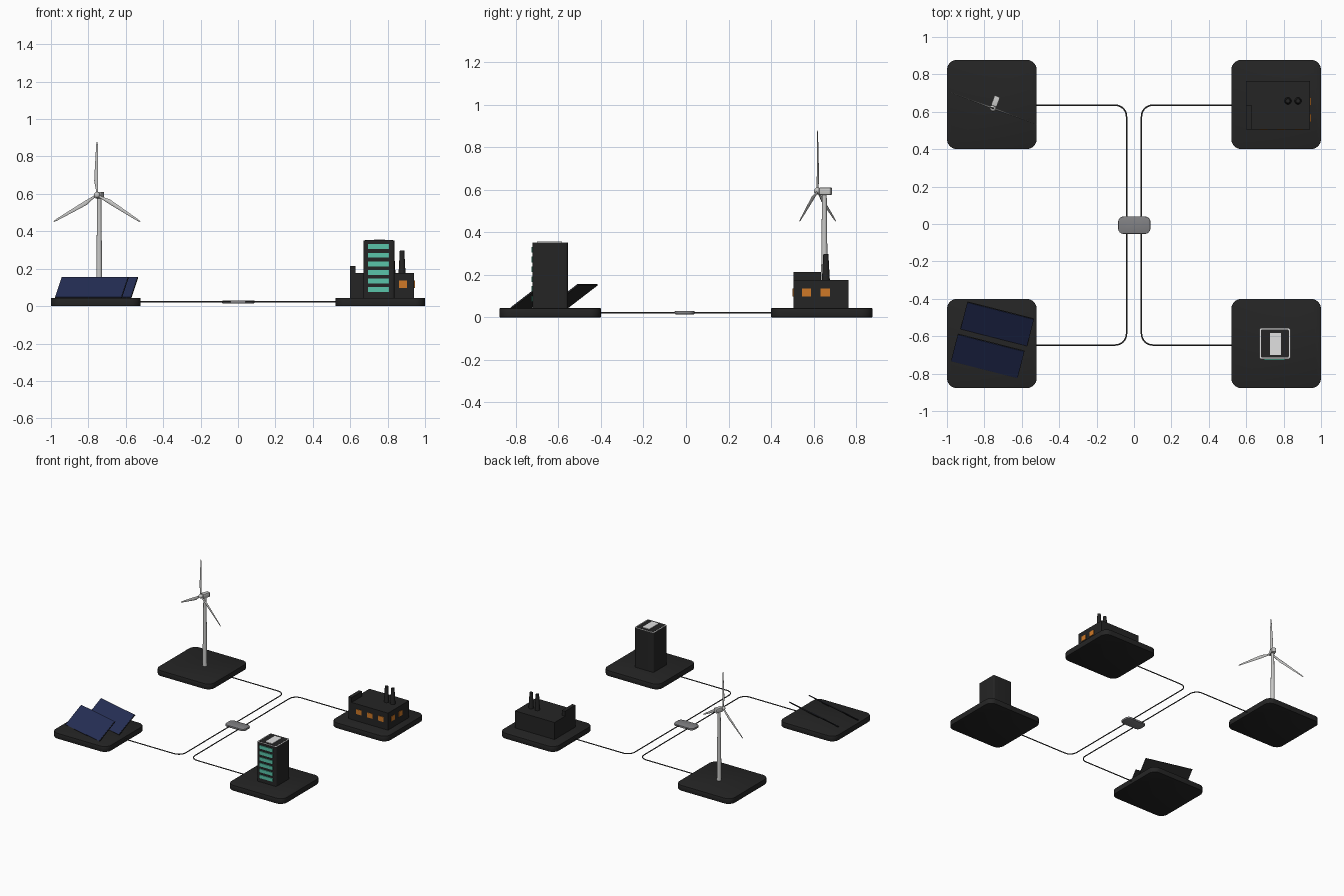
import bpy, bmesh, math
from mathutils import Matrix, Vector

if "Cube" in bpy.data.objects:
    bpy.data.objects.remove(bpy.data.objects["Cube"])


def mat(name, r, g, b):
    m = bpy.data.materials.new(name)
    m.diffuse_color = (r, g, b, 1)
    m.use_nodes = True
    m.node_tree.nodes["Principled BSDF"].inputs["Base Color"].default_value = m.diffuse_color
    return m


DARK = mat("charcoal", 0.018, 0.018, 0.018)
NAVY = mat("solar navy", 0.018, 0.027, 0.09)
LIGHT = mat("light grey", 0.58, 0.58, 0.57)
WHITE = mat("white", 0.75, 0.75, 0.75)
GREY = mat("mid grey", 0.22, 0.22, 0.23)
CABLE = mat("cable grey", 0.05, 0.05, 0.05)
TEAL = mat("teal glass", 0.10, 0.56, 0.40)
ORANGE = mat("orange glass", 0.62, 0.19, 0.02)


def finish(name, bm, material, matrix=None, smooth=False):
    bmesh.ops.recalc_face_normals(bm, faces=bm.faces)
    me = bpy.data.meshes.new(name)
    bm.to_mesh(me)
    bm.free()
    me.materials.append(material)
    ob = bpy.data.objects.new(name, me)
    bpy.context.collection.objects.link(ob)
    if matrix is not None:
        ob.matrix_world = matrix
    if smooth:
        bpy.ops.object.select_all(action='DESELECT')
        ob.select_set(True)
        bpy.context.view_layer.objects.active = ob
        bpy.ops.object.shade_smooth_by_angle(angle=math.radians(35))
    return ob


def box(name, x, y, z, material, radius=0.0, bevel=0.0, matrix=None):
    """Box from ranges; radius rounds upright edges, bevel softens the rims."""
    bm = bmesh.new()
    bmesh.ops.create_cube(bm, size=1)
    for v in bm.verts:
        v.co = [(a + b) / 2 + c * (b - a) for (a, b), c in zip((x, y, z), v.co)]
    if radius:
        up = [e for e in bm.edges
              if abs(e.verts[0].co.z - e.verts[1].co.z) > 1e-6]
        bmesh.ops.bevel(bm, geom=up, offset=radius, segments=8, profile=0.5,
                        affect='EDGES')
    if bevel:
        rim = [e for e in bm.edges
               if abs(e.verts[0].co.z - e.verts[1].co.z) < 1e-6]
        bmesh.ops.bevel(bm, geom=rim, offset=bevel, segments=2, profile=0.5,
                        affect='EDGES')
    return finish(name, bm, material, matrix, smooth=bool(radius))


def cone(name, r1, r2, z0, z1, material, matrix, sides=24):
    bm = bmesh.new()
    bmesh.ops.create_cone(bm, cap_ends=True, segments=sides, radius1=r1,
                          radius2=r2, depth=z1 - z0,
                          matrix=Matrix.Translation((0, 0, (z0 + z1) / 2)))
    return finish(name, bm, material, matrix, smooth=True)


T = 0.043  # top of the bases

# four rounded bases
for sx, side in ((-1, "left"), (1, "right")):
    for sy, end in ((-1, "front"), (1, "back")):
        cx, cy = sx * 0.76, sy * 0.639
        box(f"base_{end}_{side}", (cx - .24, cx + .24), (cy - .239, cy + .239),
            (0, T), DARK, radius=0.055, bevel=0.003)

# central junction pad
box("junction", (-0.085, 0.088), (-0.053, 0.04), (0.014, 0.03), GREY,
    radius=0.03, bevel=0.004)

# cables with rounded corners
for s, side in ((-1, "left"), (1, "right")):
    R, xi, yt, yb = 0.06, 0.04, 0.635, -0.647
    pts = [(0.54, yt)]
    for k in range(9):
        a = math.radians(90 + k * 90 / 8)
        pts.append((xi + R + R * math.cos(a), yt - R + R * math.sin(a)))
    for k in range(9):
        a = math.radians(180 + k * 90 / 8)
        pts.append((xi + R + R * math.cos(a), yb + R + R * math.sin(a)))
    pts.append((0.54, yb))
    cu = bpy.data.curves.new(f"cable_{side}", 'CURVE')
    cu.dimensions = '3D'
    cu.bevel_depth = 0.004
    cu.bevel_resolution = 2
    sp = cu.splines.new('POLY')
    sp.points.add(len(pts) - 1)
    for p, (x, y) in zip(sp.points, pts):
        p.co = (s * x, y, 0.022, 1)
    cu.materials.append(CABLE)
    bpy.context.collection.objects.link(bpy.data.objects.new(f"cable_{side}", cu))

# wind turbine: tower, nacelle, hub and three blades
yaw = Matrix.Rotation(math.radians(-20.25), 4, 'Z')
frame = Matrix.Translation((-0.742, 0.651, 0)) @ yaw
cone("turbine_tower", 0.017, 0.011, T, 0.585, LIGHT, frame)
box("nacelle", (-0.016, 0.016), (-0.022, 0.034), (0.576, 0.61), LIGHT,
    radius=0.006, bevel=0.003, matrix=frame)
hub = frame @ Matrix.Translation((0, -0.034, 0.594))
bm = bmesh.new()
bmesh.ops.create_uvsphere(bm, u_segments=24, v_segments=12, radius=0.017)
finish("rotor_hub", bm, LIGHT, hub, smooth=True)
# (distance, left edge, right edge, thickness)
stations = [(0.005, -.006, .006, .011), (0.03, -.007, .006, .010),
            (0.075, -.016, .007, .008), (0.12, -.014, .007, .006),
            (0.20, -.009, .006, .005), (0.265, -.005, .005, .003),
            (0.284, -.002, .003, .002)]
for i in range(3):
    bm = bmesh.new()
    rings = []
    for z, l, r, t in stations:
        rings.append([bm.verts.new(((l + r) / 2 + (r - l) / 2 * math.cos(a),
                                    t / 2 * math.sin(a), z))
                      for a in (k * math.pi / 6 for k in range(12))])
    for a, b in zip(rings, rings[1:]):
        for k in range(12):
            bm.faces.new((a[k], a[(k + 1) % 12], b[(k + 1) % 12], b[k]))
    bm.faces.new(rings[0])
    bm.faces.new(rings[-1])
    finish(f"blade_{i + 1}", bm, LIGHT,
           hub @ Matrix.Rotation(math.radians(120 * i), 4, 'Y'), smooth=True)

# two tilted solar panels, dark backing with a navy face
tilt = Matrix.Rotation(math.radians(-14.3), 4, 'Z') @ \
    Matrix.Rotation(math.radians(36.7), 4, 'X')
for i, (cx, cy) in enumerate(((-0.731, -0.534), (-0.782, -0.706))):
    m = Matrix.Translation((cx, cy, 0.099)) @ tilt
    box(f"panel_back_{i + 1}", (-.184, .184), (-.093, .093), (-.004, .002),
        DARK, matrix=m)
    box(f"panel_face_{i + 1}", (-.182, .182), (-.091, .091), (.002, .004),
        NAVY, matrix=m)

# factory: hall, raised corner block, chimneys, windows
box("factory_hall", (0.60, 0.942), (0.506, 0.765), (T, 0.176), DARK)
box("factory_corner_block", (0.60, 0.628), (0.506, 0.635), (0.176, 0.214), DARK)
for i, x in enumerate((0.823, 0.877)):
    cone(f"chimney_{i + 1}", 0.019, 0.012, 0.17, 0.297, DARK,
         Matrix.Translation((x, 0.658, 0)))
for i, x in enumerate((0.692, 0.787, 0.882)):
    box(f"factory_front_window_{i + 1}", (x - .022, x + .022), (0.502, 0.507),
        (0.098, 0.136), ORANGE)
for i, y in enumerate((0.567, 0.655)):
    box(f"factory_side_window_{i + 1}", (0.941, 0.946), (y - .022, y + .022),
        (0.098, 0.136), ORANGE)

# office tower with roof trim, roof unit and window bands
X, Y = (0.670, 0.836), (-0.722, -0.556)
box("office_tower", X, Y, (T, 0.350), DARK, radius=0.012)
box("roof_trim", X, Y, (0.350, 0.352), WHITE, radius=0.012)
box("roof_deck", (X[0] + .008, X[1] - .008), (Y[0] + .008, Y[1] - .008),
    (0.351, 0.353), DARK, radius=0.008)
box("roof_unit", (0.726, 0.786), (-0.70, -0.583), (0.352, 0.357), WHITE)
for i in range(6):
    z = 0.088 + i * 0.046
    box(f"window_band_{i + 1}", (0.694, 0.808), (-0.728, -0.721),
        (z - .013, z + .013), TEAL)
